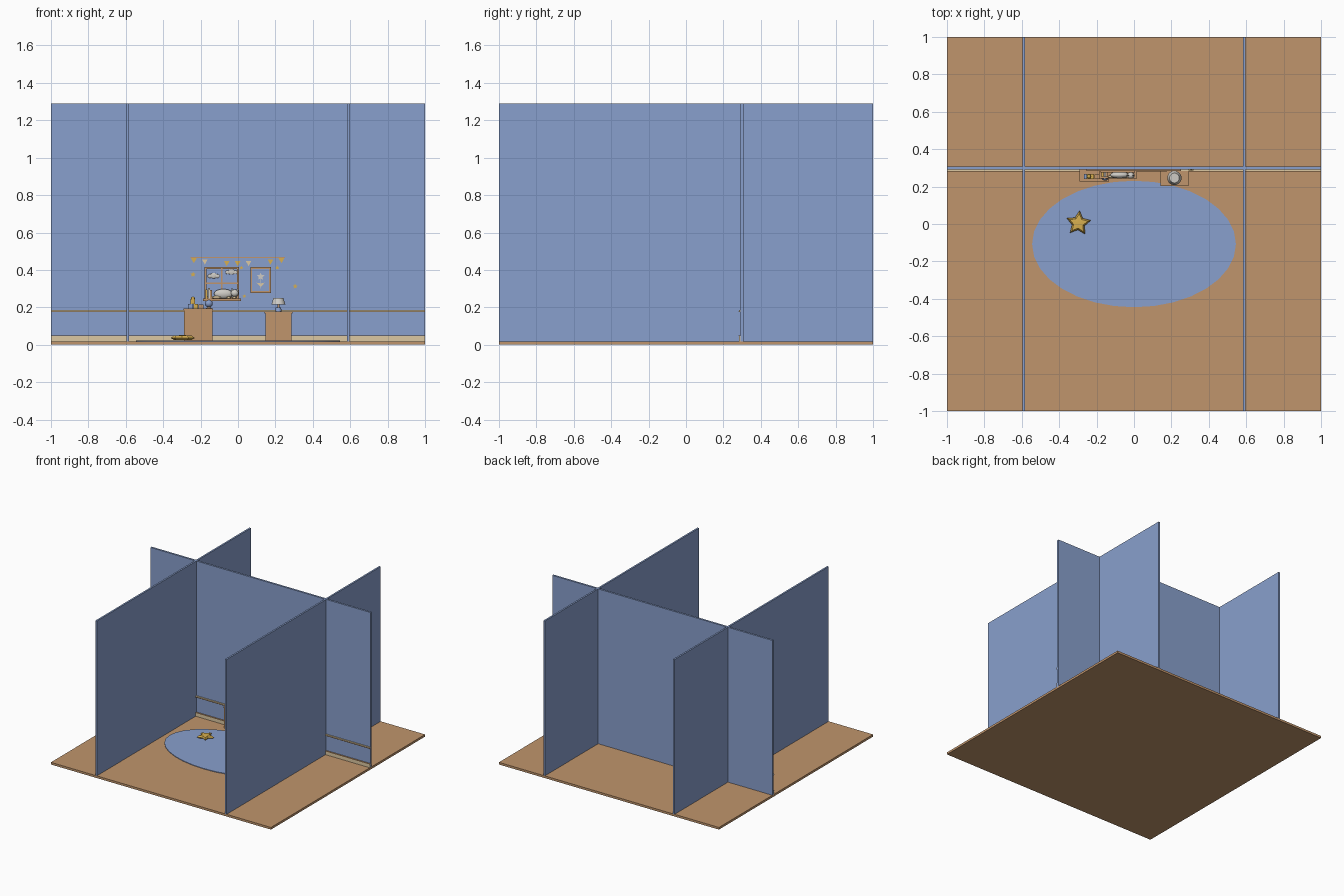
import bpy, bmesh
from math import sin, cos, pi, radians
from mathutils import Matrix, Vector

cube = bpy.data.objects.get("Cube")
if cube:
    bpy.data.objects.remove(cube, do_unlink=True)


def material(name, r, g, b):
    m = bpy.data.materials.new(name)
    m.use_nodes = True
    m.diffuse_color = (r, g, b, 1)
    m.node_tree.nodes["Principled BSDF"].inputs["Base Color"].default_value = (r, g, b, 1)
    return m


BLUE = material("soft blue", .25, .35, .61)
WOOD = material("warm wood", .53, .30, .15)
YELLOW = material("honey yellow", .68, .43, .08)
CREAM = material("cream", .72, .58, .36)
WHITE = material("off white", .62, .60, .56)


def finish(name, bm, mat, smooth=False):
    bmesh.ops.recalc_face_normals(bm, faces=bm.faces)
    mesh = bpy.data.meshes.new(name)
    bm.to_mesh(mesh)
    bm.free()
    mesh.materials.append(mat)
    ob = bpy.data.objects.new(name, mesh)
    bpy.context.collection.objects.link(ob)
    if smooth:
        bpy.ops.object.select_all(action='DESELECT')
        ob.select_set(True)
        bpy.context.view_layer.objects.active = ob
        bpy.ops.object.shade_smooth_by_angle(angle=radians(40))
    return ob


def box(name, x, y, z, mat):
    """Box from (low, high) pairs on each axis."""
    bm = bmesh.new()
    bmesh.ops.create_cube(bm, size=1)
    for v in bm.verts:
        v.co = [(lo + hi) / 2 + c * (hi - lo) for c, (lo, hi) in zip(v.co, (x, y, z))]
    return finish(name, bm, mat)


def ball(name, centre, radii, mat):
    bm = bmesh.new()
    m = Matrix.Translation(centre) @ Matrix.Diagonal((*radii, 1))
    bmesh.ops.create_uvsphere(bm, u_segments=24, v_segments=14, radius=1, matrix=m)
    return finish(name, bm, mat, True)


def cone(name, centre, r1, r2, z, mat):
    bm = bmesh.new()
    m = Matrix.Translation((*centre, sum(z) / 2))
    bmesh.ops.create_cone(bm, cap_ends=True, segments=32, radius1=r1, radius2=r2,
                          depth=z[1] - z[0], matrix=m)
    return finish(name, bm, mat, True)


def plate(name, points, y, mat):
    """Flat outline in x and z, extruded between two depths."""
    bm = bmesh.new()
    face = bm.faces.new([bm.verts.new((px, y[0], pz)) for px, pz in points])
    out = bmesh.ops.extrude_face_region(bm, geom=[face])
    moved = [v for v in out["geom"] if isinstance(v, bmesh.types.BMVert)]
    bmesh.ops.translate(bm, verts=moved, vec=Vector((0, y[1] - y[0], 0)))
    return finish(name, bm, mat)


def star_points(cx, cy, r, turn, inner=.5):
    return [(cx + cos(turn + i * pi / 5) * r * (inner if i % 2 else 1),
             cy + sin(turn + i * pi / 5) * r * (inner if i % 2 else 1)) for i in range(10)]


# Floor and crossing walls
WALL = .292
box("floor", (-1, 1), (-1, 1), (0, .018), WOOD)
box("back_wall", (-1, 1), (WALL, .308), (.012, 1.29), BLUE)
for side, name in ((1, "left"), (-1, "right")):
    box(name + "_wall", (side * .59 - .007, side * .59 + .007), (-1, 1), (.012, 1.29), BLUE)

# Wall trim
box("baseboard", (-1, 1), (.283, WALL), (.018, .048), CREAM)
box("baseboard_cap", (-1, 1), (.281, WALL), (.046, .05), WOOD)
box("chair_rail", (-1, 1), (.283, WALL), (.175, .185), CREAM)
box("chair_rail_lip", (-1, 1), (.281, WALL), (.174, .178), WOOD)

# Oval rug
rug = cone("rug", (0, 0), 1, 1, (.018, .023), BLUE)
rug.data.transform(Matrix.Translation((0, -.107, 0)) @ Matrix.Diagonal((.545, .338, 1, 1)))

# Star cushion, puffed up in the middle
bm = bmesh.new()
rim = [bm.verts.new((x, y, .036)) for x, y in star_points(-.297, .004, .068, radians(13), .52)]
for z in (.024, .052):
    mid = [bm.verts.new((-.297 + (v.co.x + .297) * .75, .004 + (v.co.y - .004) * .75,
                         .036 + (z - .036) * .8)) for v in rim]
    centre = bm.verts.new((-.297, .004, z))
    for i in range(10):
        j = (i + 1) % 10
        bm.faces.new((rim[i], rim[j], mid[j], mid[i]))
        bm.faces.new((mid[i], mid[j], centre))
finish("star_cushion", bm, YELLOW, True)

# Cupboard with two doors, and bedside cabinet
box("cupboard", (-.288, -.137), (.232, WALL), (.018, .184), WOOD)
box("cupboard_top", (-.292, -.133), (.227, WALL), (.184, .194), WOOD)
for a, b in ((-.283, -.214), (-.211, -.142)):
    box("cupboard_door", (a, b), (.229, .233), (.026, .178), WOOD)
box("bedside_cabinet", (.148, .287), (.21, WALL), (.018, .168), WOOD)
box("bedside_cabinet_top", (.143, .291), (.204, WALL), (.168, .177), WOOD)

# Lamp
LAMP = (.216, .246)
cone("lamp_base", LAMP, .017, .014, (.177, .2), BLUE)
cone("lamp_stem", LAMP, .006, .006, (.2, .22), WOOD)
cone("lamp_shade", LAMP, .038, .026, (.214, .251), WHITE)

# Toys on the cupboard
for x, z, mat in ((-.255, .194, BLUE), (-.226, .194, YELLOW), (-.241, .219, YELLOW)):
    box("toy_block", (x - .012, x + .012), (.241, .266), (z, z + .025), mat)
ball("toy_block_knob", (-.241, .254, .247), (.01, .01, .01), YELLOW)
box("toy_box", (-.21, -.184), (.24, .265), (.194, .216), WOOD)
cone("globe_foot", (-.156, .253), .015, .006, (.194, .202), WOOD)
ball("globe", (-.156, .253, .221), (.021, .021, .021), BLUE)


def frame(name, x, z, w, y, mat):
    box(name + "_lower", x, y, (z[0], z[0] + w), mat)
    box(name + "_upper", x, y, (z[1] - w, z[1]), mat)
    for a in (x[0], x[1] - w):
        box(name + "_side", (a, a + w), y, (z[0] + w, z[1] - w), mat)


# Window with sky, clouds and sill
frame("window_frame", (-.18, .006), (.246, .416), .012, (.276, WALL), WOOD)
box("window_pane", (-.172, -.002), (.287, WALL), (.252, .41), BLUE)
box("window_mullion", (-.091, -.083), (.279, WALL), (.25, .412), WOOD)
box("window_crossbar", (-.172, -.002), (.279, WALL), (.324, .332), WOOD)
box("window_sill", (-.186, .015), (.242, WALL), (.234, .246), WOOD)
for cx, cz in ((-.13, .362), (-.035, .382)):
    for dx, r in ((-.02, .01), (0, .015), (.02, .01)):
        ball("cloud", (cx + dx, .287, cz + r * .5), (r * 1.2, .004, r), WHITE)

# Books and sleeping cat on the sill
for x, h, mat in ((-.168, .05, YELLOW), (-.156, .056, WHITE), (-.144, .046, WOOD)):
    box("book", (x - .005, x + .005), (.25, .276), (.246, .246 + h), mat)
ball("cat_body", (-.078, .262, .272), (.05, .018, .026), WHITE)
ball("cat_head", (-.018, .259, .276), (.021, .017, .019), WHITE)
ball("cat_tail", (-.115, .253, .254), (.028, .007, .007), CREAM)
for x in (-.032, -.004):
    plate("cat_ear", ((x - .008, .286), (x + .008, .286), (x, .306)), (.257, .263), WHITE)
for x in (-.05, -.02):
    ball("cat_paw", (x, .25, .252), (.013, .008, .006), CREAM)

# Framed picture of a flower
frame("picture_frame", (.066, .176), (.277, .415), .009, (.28, WALL), WOOD)
box("picture_backing", (.07, .172), (.287, WALL), (.281, .411), BLUE)
box("flower_stem", (.119, .123), (.284, .288), (.3, .36), WHITE)
plate("flower_head", star_points(.121, .365, .021, pi / 2), (.284, .288), WHITE)
for s in (-1, 1):
    plate("flower_leaf", ((.121, .308), (.121 + s * .022, .332), (.121, .328)), (.284, .288), CREAM)

# Bunting
box("bunting_cord", (-.255, .25), (.284, WALL), (.463, .468), WOOD)
for i in range(9):
    x = -.236 + i * .0585
    top = .463 - .016 * (1 - ((i - 4) / 4) ** 2)
    plate("bunting_flag", ((x - .015, top), (x + .015, top), (x, top - .028)),
          (.285, .289), (YELLOW, CREAM, BLUE, YELLOW)[i % 4])

# Small stars on the wall
for x, z, r in ((-.24, .376, .015), (.21, .412, .012), (.018, .412, .011),
                (.034, .26, .011), (.306, .312, .014)):
    plate("wall_star", star_points(x, z, r, pi / 2), (.286, WALL), YELLOW)
